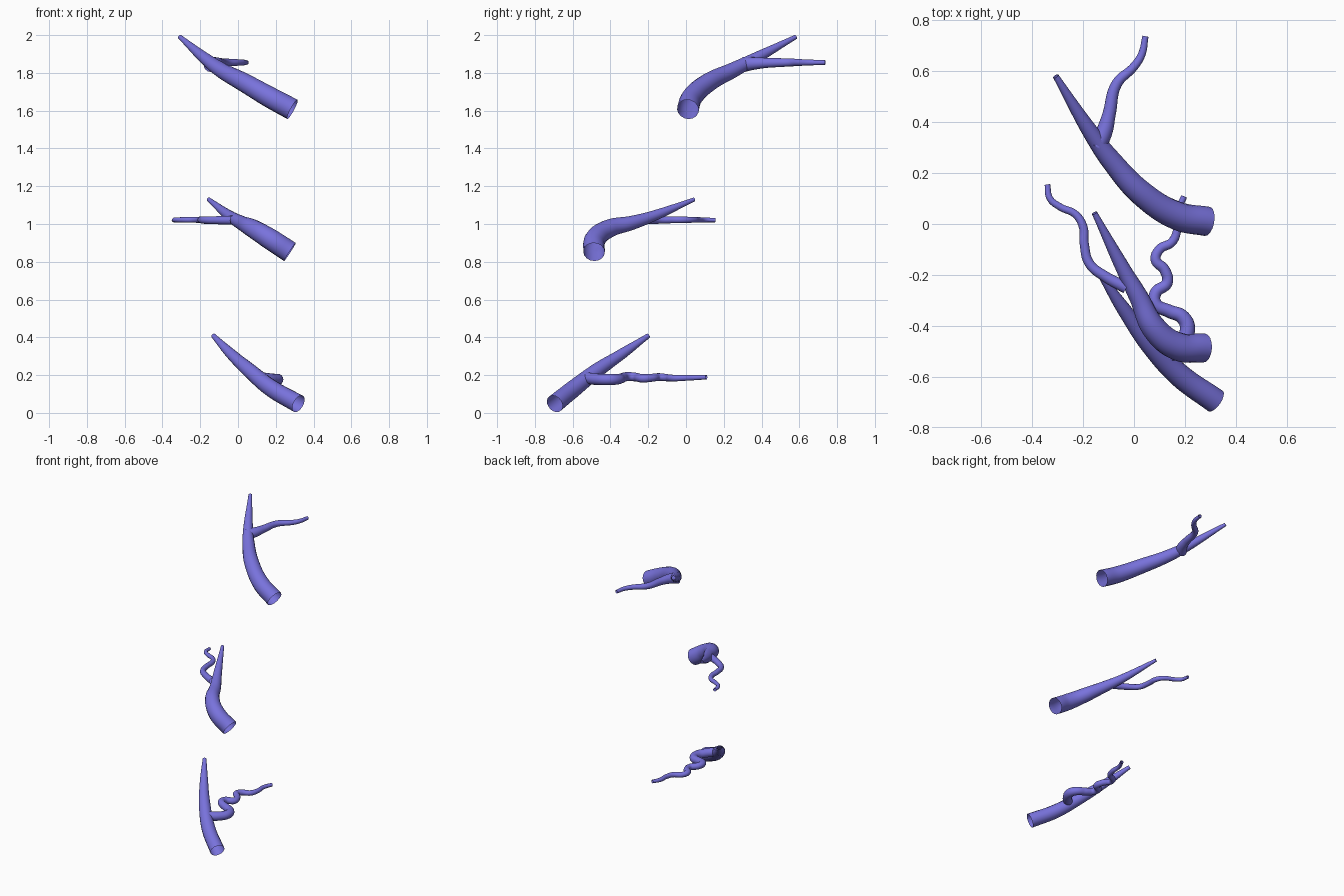
import bpy

mat = bpy.data.materials.new("violet")
mat.diffuse_color = (0.19, 0.17, 0.72, 1)


def tube(name, points):
    """Open tapered tube through (x, y, z, radius) points."""
    curve = bpy.data.curves.new(name, 'CURVE')
    curve.dimensions = '3D'
    curve.bevel_depth = 1.0
    curve.bevel_resolution = 6
    curve.resolution_u = 8
    curve.use_fill_caps = False
    spline = curve.splines.new('BEZIER')
    spline.bezier_points.add(len(points) - 1)
    for bp, (x, y, z, r) in zip(spline.bezier_points, points):
        bp.co = (x, y, z)
        bp.radius = r
        bp.handle_left_type = bp.handle_right_type = 'AUTO'
    curve.materials.append(mat)
    ob = bpy.data.objects.new(name, curve)
    bpy.context.collection.objects.link(ob)
    bpy.ops.object.select_all(action='DESELECT')
    ob.select_set(True)
    bpy.context.view_layer.objects.active = ob
    bpy.ops.object.convert(target='MESH')
    bpy.ops.object.shade_smooth_by_angle()


# Upper branch: thick stem and its side twig
tube("upper_stem", [
    (.288, .01, 1.607, .058), (.17, .032, 1.67, .056), (.03, .12, 1.75, .050),
    (-.09, .25, 1.815, .041), (-.16, .345, 1.865, .033), (-.307, .58, 1.99, .012)])
tube("upper_twig", [
    (-.148, .307, 1.845, .040), (-.118, .36, 1.85, .033), (-.098, .43, 1.853, .026),
    (-.068, .55, 1.855, .021), (0, .618, 1.855, .017), (.03, .665, 1.855, .015),
    (.045, .737, 1.855, .012)])

# Middle branch
tube("middle_stem", [
    (.275, -.487, .852, .057), (.17, -.48, .92, .056), (.08, -.41, .975, .049),
    (.02, -.29, 1.005, .038), (-.04, -.18, 1.04, .029), (-.155, .043, 1.13, .011)])
tube("middle_twig", [
    (-.03, -.25, 1.02, .024), (-.115, -.205, 1.02, .021), (-.175, -.155, 1.02, .019),
    (-.195, -.08, 1.022, .018), (-.2, -.01, 1.022, .017), (-.23, .038, 1.022, .015),
    (-.29, .067, 1.022, .014), (-.33, .1, 1.022, .013), (-.34, .155, 1.02, .011)])

# Lower branch with its winding twig
tube("lower_stem", [
    (.32, -.695, .048, .049), (.18, -.595, .128, .046), (.06, -.47, .225, .039),
    (-.04, -.335, .315, .028), (-.13, -.2, .408, .013)])
tube("lower_twig", [
    (.12, -.53, .185, .031), (.18, -.475, .178, .030), (.21, -.41, .177, .030),
    (.19, -.365, .178, .028), (.14, -.343, .183, .026), (.085, -.312, .192, .024),
    (.085, -.27, .19, .023), (.13, -.23, .183, .022), (.12, -.18, .186, .021),
    (.085, -.14, .19, .020), (.1, -.1, .186, .019), (.15, -.07, .184, .018),
    (.17, -.02, .185, .016), (.172, .05, .187, .014), (.197, .108, .189, .012)])
